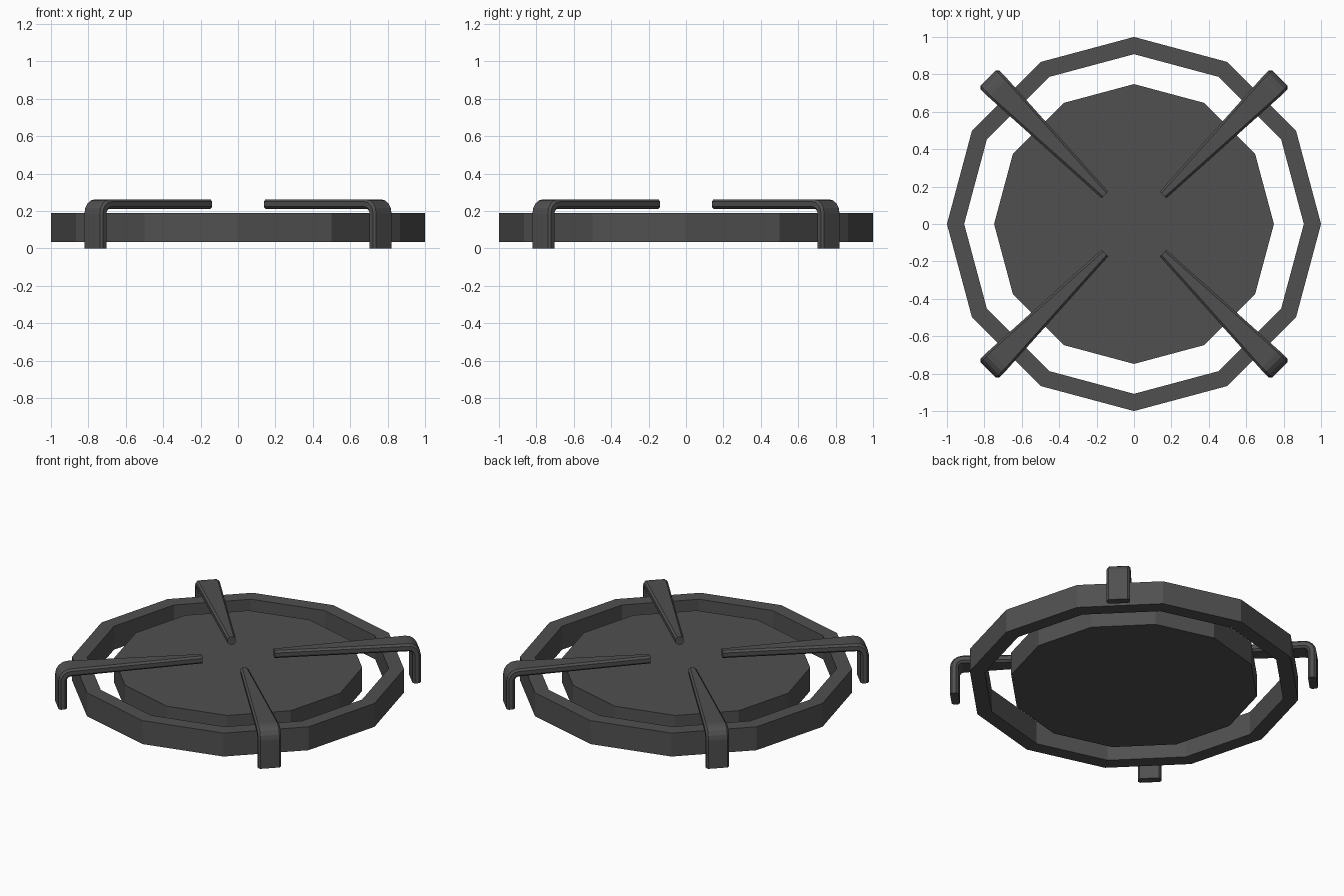
import bpy, bmesh
from math import sin, cos, pi, sqrt

if "Cube" in bpy.data.objects:
    bpy.data.objects.remove(bpy.data.objects["Cube"])

iron = bpy.data.materials.new("dark_iron")
iron.diffuse_color = (0.08, 0.08, 0.08, 1)
iron.use_nodes = True
iron.node_tree.nodes["Principled BSDF"].inputs["Base Color"].default_value = iron.diffuse_color

SIDES = 12
Z0, Z1 = 0.035, 0.19


def finish(bm, name):
    bmesh.ops.recalc_face_normals(bm, faces=bm.faces)
    mesh = bpy.data.meshes.new(name)
    bm.to_mesh(mesh)
    bm.free()
    mesh.materials.append(iron)
    obj = bpy.data.objects.new(name, mesh)
    bpy.context.collection.objects.link(obj)
    return obj


def circle(bm, radius, z):
    return [bm.verts.new((radius * cos(2 * pi * i / SIDES), radius * sin(2 * pi * i / SIDES), z))
            for i in range(SIDES)]


def bridge(bm, a, b):
    n = len(a)
    for i in range(n):
        j = (i + 1) % n
        bm.faces.new((a[i], a[j], b[j], b[i]))


# Outer ring: rectangular section swept round twelve sides
bm = bmesh.new()
loops = [circle(bm, r, z) for r, z in ((1.0, Z0), (1.0, Z1), (0.908, Z1), (0.908, Z0))]
for k in range(4):
    bridge(bm, loops[k], loops[(k + 1) % 4])
finish(bm, "outer_ring")

# Centre plate
bm = bmesh.new()
low, high = circle(bm, 0.748, Z0), circle(bm, 0.748, Z1)
bridge(bm, low, high)
bm.faces.new(low)
bm.faces.new(high)
finish(bm, "burner_plate")


# Support arm: chamfered section lofted along a bent path of (radius, z, tilt, width)
def support_arm(name, angle):
    leg_r, top_z, bend = 1.078, 0.236, 0.05
    half_t, chamfer = 0.025, 0.012
    path = [(leg_r, 0.0, 0.0, 0.14)]
    for i in range(5):
        a = i * pi / 8
        path.append((leg_r - bend + bend * cos(a), top_z - bend + bend * sin(a), a, 0.14))
    path.append((0.22, top_z, pi / 2, 0.05))

    bm = bmesh.new()
    sections = []
    for r, z, a, width in path:
        w, t, c = width / 2, half_t, chamfer
        outline = [(w, t - c), (w - c, t), (c - w, t), (-w, t - c),
                   (-w, c - t), (c - w, -t), (w - c, -t), (w, c - t)]
        loop = []
        for side, out in outline:
            rr, zz = r + out * cos(a), z + out * sin(a)
            loop.append(bm.verts.new((rr * cos(angle) - side * sin(angle),
                                      rr * sin(angle) + side * cos(angle), zz)))
        sections.append(loop)
    for a, b in zip(sections, sections[1:]):
        bridge(bm, a, b)
    bm.faces.new(sections[0])
    bm.faces.new(sections[-1])
    finish(bm, name)


for i, place in enumerate(("back_right", "back_left", "front_left", "front_right")):
    support_arm("support_arm_" + place, pi / 4 + i * pi / 2)
